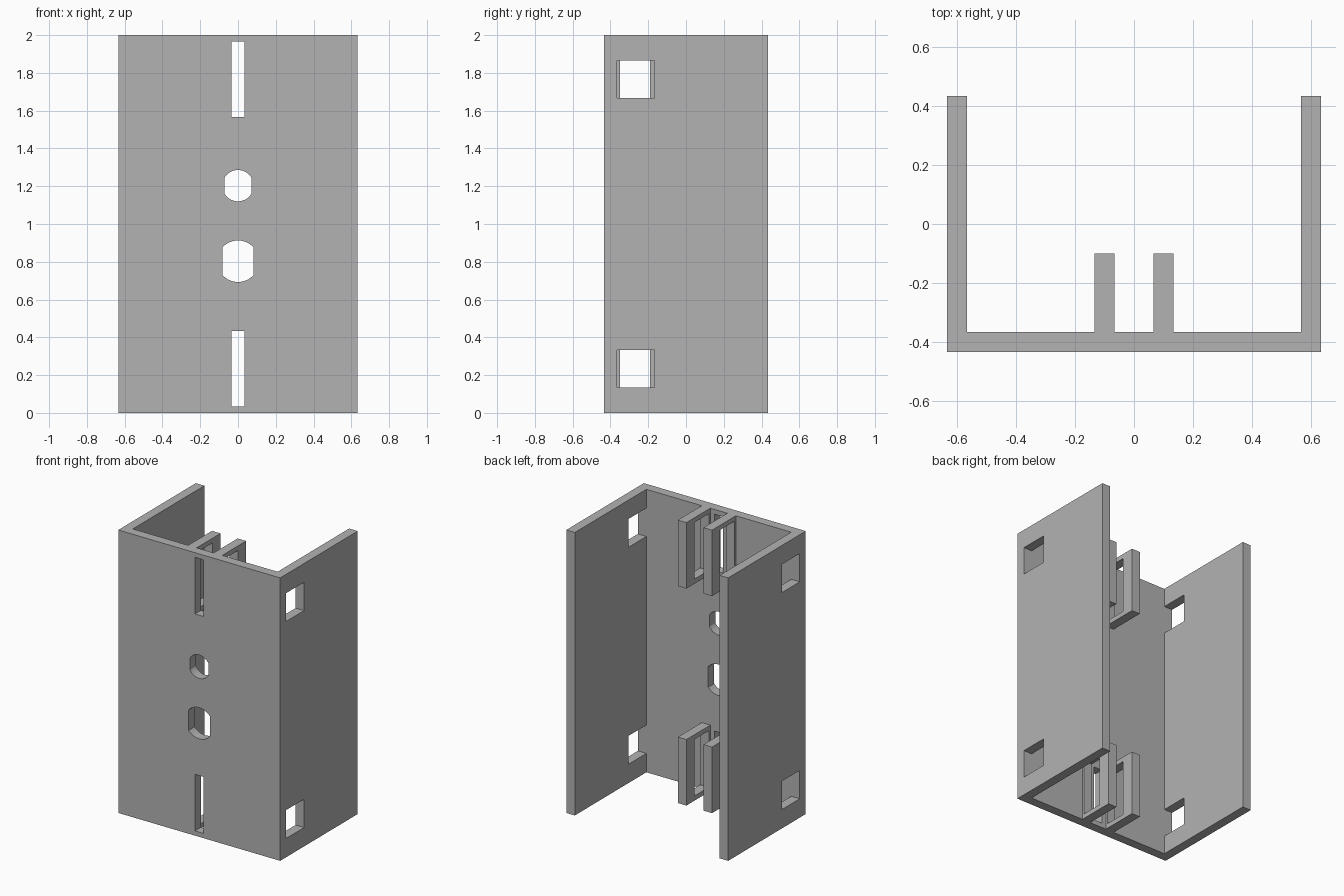
import bpy, bmesh, math
from mathutils import Vector

cube = bpy.data.objects.get("Cube")
if cube:
    bpy.data.objects.remove(cube, do_unlink=True)

grey = bpy.data.materials.new("plain grey")
grey.use_nodes = True
colour = (0.45, 0.45, 0.45, 1)
grey.diffuse_color = colour
grey.node_tree.nodes["Principled BSDF"].inputs["Base Color"].default_value = colour

HALF_W, HALF_D, HEIGHT, WALL = 0.633, 0.433, 2.0, 0.0667
INNER_Y = -HALF_D + WALL


def prism(bm, points, axis, low, high):
    """Extrude a 2D outline along an axis; the outline uses the other two axes in order."""
    def place(p, t):
        co = list(p)
        co.insert(axis, t)
        return bm.verts.new(co)
    face = bm.faces.new([place(p, low) for p in points])
    grown = bmesh.ops.extrude_face_region(bm, geom=[face])["geom"]
    shift = Vector((0, 0, 0))
    shift[axis] = high - low
    bmesh.ops.translate(bm, vec=shift, verts=[v for v in grown if isinstance(v, bmesh.types.BMVert)])


def rect(a0, a1, b0, b1):
    return [(a0, b0), (a1, b0), (a1, b1), (a0, b1)]


def flat_sided_circle(z, radius, half_width, steps=16):
    """Circle outline in x and z, cut flat at both sides."""
    start = math.acos(half_width / radius)
    sweep = math.pi - 2 * start
    arc = [start + sweep * i / steps for i in range(steps + 1)]
    angles = arc + [a + math.pi for a in arc]
    return [(radius * math.cos(a), z + radius * math.sin(a)) for a in angles]


def make(name, bm):
    bmesh.ops.recalc_face_normals(bm, faces=bm.faces[:])
    mesh = bpy.data.meshes.new(name)
    bm.to_mesh(mesh)
    bm.free()
    mesh.materials.append(grey)
    obj = bpy.data.objects.new(name, mesh)
    bpy.context.collection.objects.link(obj)
    return obj


def cut(obj, cutter):
    mod = obj.modifiers.new("openings", "BOOLEAN")
    mod.operation, mod.solver, mod.object = "DIFFERENCE", "EXACT", cutter
    bpy.context.view_layer.objects.active = obj
    bpy.ops.object.modifier_apply(modifier=mod.name)
    bpy.data.objects.remove(cutter, do_unlink=True)


# Channel: front panel with two side walls, open at the back
inner_x = HALF_W - WALL
half = [(HALF_W, -HALF_D), (HALF_W, HALF_D), (inner_x, HALF_D), (inner_x, INNER_Y)]
bm = bmesh.new()
prism(bm, half + [(-x, y) for x, y in reversed(half)], 2, 0, HEIGHT)
channel = make("channel", bm)

# Openings in the front panel and the side walls
bm = bmesh.new()
front_holes = [rect(-0.0333, 0.0333, z, z + 0.4) for z in (0.0333, 1.5667)]
front_holes += [flat_sided_circle(1.203, 0.083, 0.072), flat_sided_circle(0.803, 0.11, 0.083)]
for outline in front_holes:
    prism(bm, outline, 1, -0.5, -0.3)
for side in (-1, 1):
    for z in (0.1333, 1.6667):
        prism(bm, rect(INNER_Y, INNER_Y + 0.2, z, z + 0.2), 0, side * 0.5, side * 0.7)
cutter = make("opening_cutter", bm)
cutter.hide_render = True
cut(channel, cutter)

# Bracket frames: a pair at the top and a pair at the bottom, each with a window
for level, z in (("lower", 0), ("upper", 1.5333)):
    for side, x in (("left", 0.0667), ("right", -0.1333)):
        bm = bmesh.new()
        prism(bm, rect(INNER_Y, -0.1, z, z + 0.4667), 0, x, x + WALL)
        frame = make(f"{level}_{side}_bracket", bm)
        bm = bmesh.new()
        prism(bm, rect(-0.35, -0.19, z + 0.0333, z + 0.4333), 0, x - 0.02, x + WALL + 0.02)
        window = make("window_cutter", bm)
        window.hide_render = True
        cut(frame, window)
